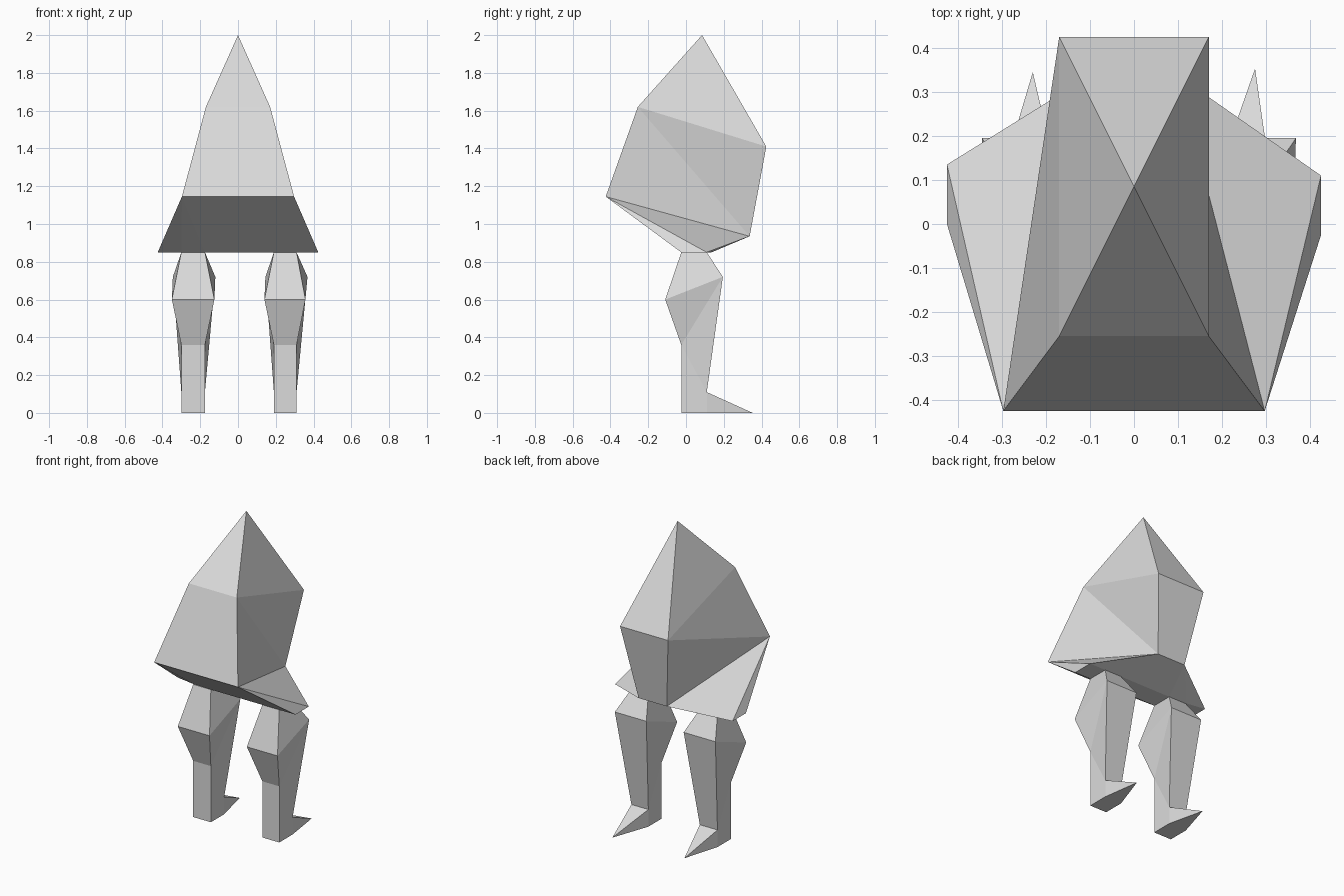
import bpy, bmesh

cube = bpy.data.objects.get("Cube")
if cube:
    bpy.data.objects.remove(cube, do_unlink=True)

grey = bpy.data.materials.new("light_grey")
grey.use_nodes = True
tone = (0.71, 0.71, 0.71, 1)
grey.diffuse_color = tone
grey.node_tree.nodes["Principled BSDF"].inputs["Base Color"].default_value = tone


def finish(name, bm):
    bmesh.ops.recalc_face_normals(bm, faces=bm.faces)
    mesh = bpy.data.meshes.new(name)
    bm.to_mesh(mesh)
    bm.free()
    mesh.materials.append(grey)
    bpy.context.collection.objects.link(bpy.data.objects.new(name, mesh))


def pair(bm, half_width, y, z):
    """Right (-x) and left (+x) corners at one height."""
    return [bm.verts.new((s * half_width, y, z)) for s in (-1, 1)]


def make_body():
    bm = bmesh.new()
    apex = bm.verts.new((0, 0.085, 2))
    brow = pair(bm, 0.17, -0.255, 1.62)
    chest = pair(bm, 0.297, -0.425, 1.145)
    shoulder = pair(bm, 0.17, 0.425, 1.41)
    rump = pair(bm, 0.10, 0.337, 0.935)
    # Flat strip under the body, level with the leg tops
    row = [(-0.425, 0), (-0.30, -0.02), (-0.175, -0.025),
           (0.19, -0.025), (0.31, -0.025), (0.425, -0.025)]
    front = [bm.verts.new((x, y, 0.85)) for x, y in row]
    back = [bm.verts.new((x, y + 0.135, 0.85)) for x, y in row]
    for f in ((apex, *brow), (apex, *shoulder),
              (*brow, chest[1], chest[0]), (*shoulder, rump[1], rump[0])):
        bm.faces.new(f)
    # Side walls flare out to a lip; the right one folds chest to shoulder
    for i, e in ((0, 0), (1, -1)):
        bm.faces.new((apex, brow[i], shoulder[i]))
        bm.faces.new((chest[i], front[e], back[e]))
        bm.faces.new((chest[i], back[e], rump[i]))
    bm.faces.new((brow[0], chest[0], shoulder[0]))
    bm.faces.new((chest[0], rump[0], shoulder[0]))
    bm.faces.new((brow[1], chest[1], rump[1]))
    bm.faces.new((brow[1], rump[1], shoulder[1]))
    # Underside: fans from chest and rump to the strip
    for edge, strip in ((chest, front), (rump, back)):
        bm.faces.new((*edge, strip[3]))
        for k in range(5):
            bm.faces.new((edge[0 if k < 3 else 1], strip[k], strip[k + 1]))
    for k in range(5):
        bm.faces.new((front[k], front[k + 1], back[k + 1], back[k]))
    finish("body", bm)


def make_leg(name, ankle, knee, hock, toe):
    """Each argument is an x range, apart from toe, which is the tip."""
    bm = bmesh.new()

    def level(xs, y, z):
        return [bm.verts.new((x, y, z)) for x in xs]

    top_f, top_b = level(ankle, -0.025, 0.85), level(ankle, 0.11, 0.85)
    knee_f, knee_b = level(knee, -0.11, 0.6), level(hock, 0.195, 0.72)
    shin = level(ankle, -0.025, 0.36)
    heel = level(ankle, 0.11, 0.11)
    sole_f, sole_b = level(ankle, -0.025, 0), level(ankle, 0.11, 0)
    tip = bm.verts.new((*toe, 0))
    # Loop of bands round the leg, from the sole to the heel
    bands = [sole_b, sole_f, shin, knee_f, top_f, top_b, knee_b, heel]
    for a, b in zip(bands, bands[1:]):
        bm.faces.new((a[0], a[1], b[1], b[0]))
    # Pointed toe
    bm.faces.new((*heel, tip))
    bm.faces.new((*sole_b, tip))
    # Both sides of the leg
    for i in (0, 1):
        bm.faces.new((top_f[i], top_b[i], knee_b[i], knee_f[i]))
        bm.faces.new((knee_f[i], knee_b[i], shin[i]))
        bm.faces.new((knee_b[i], heel[i], shin[i]))
        bm.faces.new((shin[i], heel[i], sole_b[i], sole_f[i]))
        bm.faces.new((heel[i], tip, sole_b[i]))
    finish(name, bm)


make_body()
make_leg("right_leg", (-0.30, -0.175), (-0.35, -0.125), (-0.345, -0.12), (-0.23, 0.345))
make_leg("left_leg", (0.19, 0.31), (0.14, 0.357), (0.145, 0.368), (0.275, 0.353))
